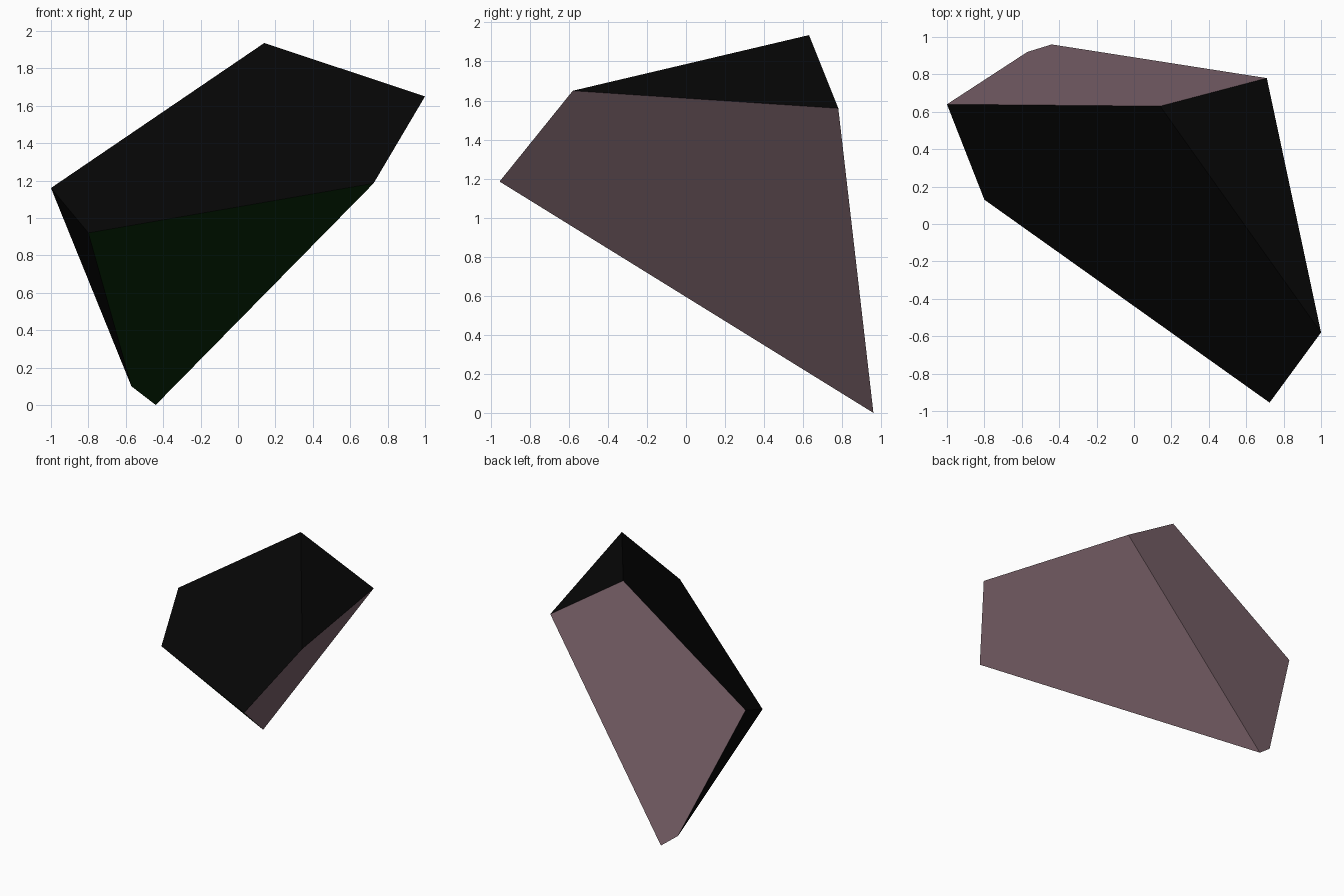
import bpy
import bmesh

cube = bpy.data.objects.get("Cube")
if cube:
    bpy.data.objects.remove(cube, do_unlink=True)


def make_material(name, rgb):
    mat = bpy.data.materials.new(name)
    mat.use_nodes = True
    color = (*rgb, 1.0)
    mat.diffuse_color = color
    mat.node_tree.nodes["Principled BSDF"].inputs["Base Color"].default_value = color
    return mat


# Corners of the faceted chunk
corners = {
    "left_shoulder": (-1.0, 0.64, 1.16),
    "peak": (0.14, 0.63, 1.935),
    "right_shoulder": (1.0, -0.58, 1.65),
    "nose": (0.725, -0.955, 1.185),
    "foot": (-0.44, 0.96, 0.0),
    "heel": (-0.57, 0.92, 0.10),
    "left_hip": (-0.80, 0.13, 0.92),
    "back_shoulder": (0.71, 0.78, 1.56),
}

# Facets, each with its colour
facets = [
    ("black", "left_shoulder left_hip nose right_shoulder peak"),
    ("black", "peak right_shoulder back_shoulder"),
    ("black", "left_shoulder heel left_hip"),
    ("green", "left_hip heel foot nose"),
    ("mauve", "right_shoulder nose foot back_shoulder"),
    ("mauve", "left_shoulder peak back_shoulder foot heel"),
]

palette = {
    "black": make_material("near black", (0.002, 0.002, 0.002)),
    "green": make_material("dark green", (0.002, 0.018, 0.002)),
    "mauve": make_material("dusty mauve", (0.222, 0.138, 0.163)),
}
slots = list(palette)

bm = bmesh.new()
verts = {name: bm.verts.new(co) for name, co in corners.items()}
for color, names in facets:
    face = bm.faces.new([verts[n] for n in names.split()])
    face.material_index = slots.index(color)
    face.smooth = False
bmesh.ops.recalc_face_normals(bm, faces=bm.faces[:])

mesh = bpy.data.meshes.new("faceted_chunk")
bm.to_mesh(mesh)
bm.free()
for mat in palette.values():
    mesh.materials.append(mat)
chunk = bpy.data.objects.new("faceted_chunk", mesh)
bpy.context.collection.objects.link(chunk)
